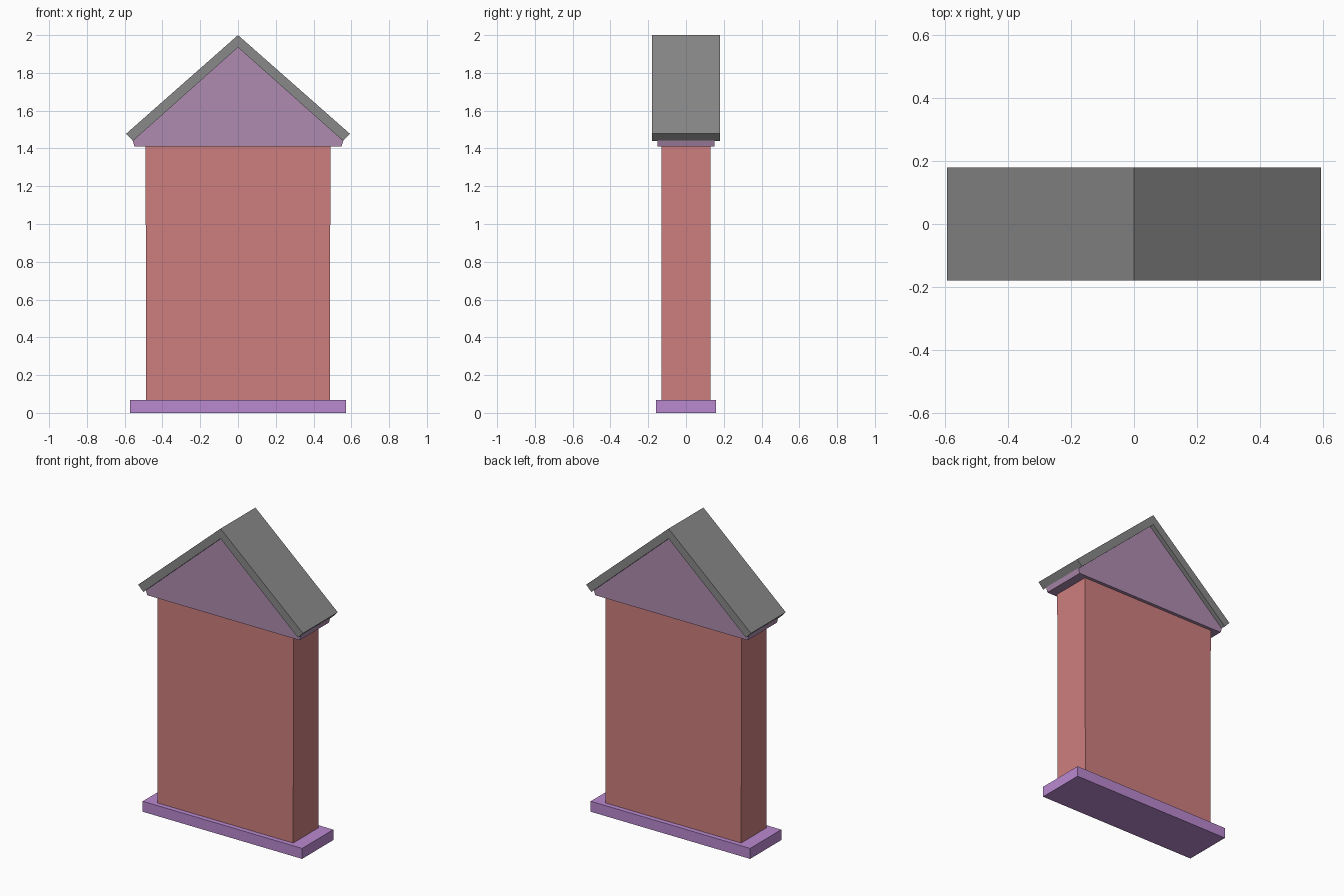
import bpy
import bmesh

cube = bpy.data.objects.get("Cube")
if cube:
    bpy.data.objects.remove(cube, do_unlink=True)


def material(name, rgb):
    mat = bpy.data.materials.new(name)
    mat.use_nodes = True
    color = (*rgb, 1.0)
    mat.diffuse_color = color
    mat.node_tree.nodes["Principled BSDF"].inputs["Base Color"].default_value = color
    return mat


def extrude_profile(name, profile, half_depth, mat):
    """Extrude an x-z outline symmetrically along y."""
    bm = bmesh.new()
    face = bm.faces.new([bm.verts.new((x, -half_depth, z)) for x, z in profile])
    result = bmesh.ops.extrude_face_region(bm, geom=[face])
    moved = [v for v in result["geom"] if isinstance(v, bmesh.types.BMVert)]
    bmesh.ops.translate(bm, verts=moved, vec=(0, 2 * half_depth, 0))
    bmesh.ops.recalc_face_normals(bm, faces=bm.faces)
    mesh = bpy.data.meshes.new(name)
    bm.to_mesh(mesh)
    bm.free()
    mesh.materials.append(mat)
    obj = bpy.data.objects.new(name, mesh)
    bpy.context.collection.objects.link(obj)
    return obj


def mirrored(right_side):
    """Complete a symmetric outline from its right half."""
    return right_side + [(-x, z) for x, z in reversed(right_side) if x > 0]


brick = material("brick red", (0.62, 0.21, 0.21))
lilac = material("lilac", (0.49, 0.25, 0.63))
mauve = material("dusty mauve", (0.42, 0.26, 0.43))
slate = material("slate grey", (0.25, 0.25, 0.25))

# Base slab
extrude_profile("base_slab", mirrored([(0.573, 0), (0.573, 0.068)]), 0.16, lilac)

# Wall block
extrude_profile("wall", mirrored([(0.487, 0.068), (0.489, 1.41)]), 0.129, brick)

# Gable, with short flared sides below the eaves
extrude_profile("gable", mirrored([(0.548, 1.41), (0.558, 1.442), (0, 1.936)]),
                0.15, mauve)

# Pitched roof shell with square-cut eaves
extrude_profile("roof", [(0, 2.0), (0.592, 1.478), (0.556, 1.44), (0, 1.935),
                         (-0.556, 1.44), (-0.592, 1.478)], 0.179, slate)
